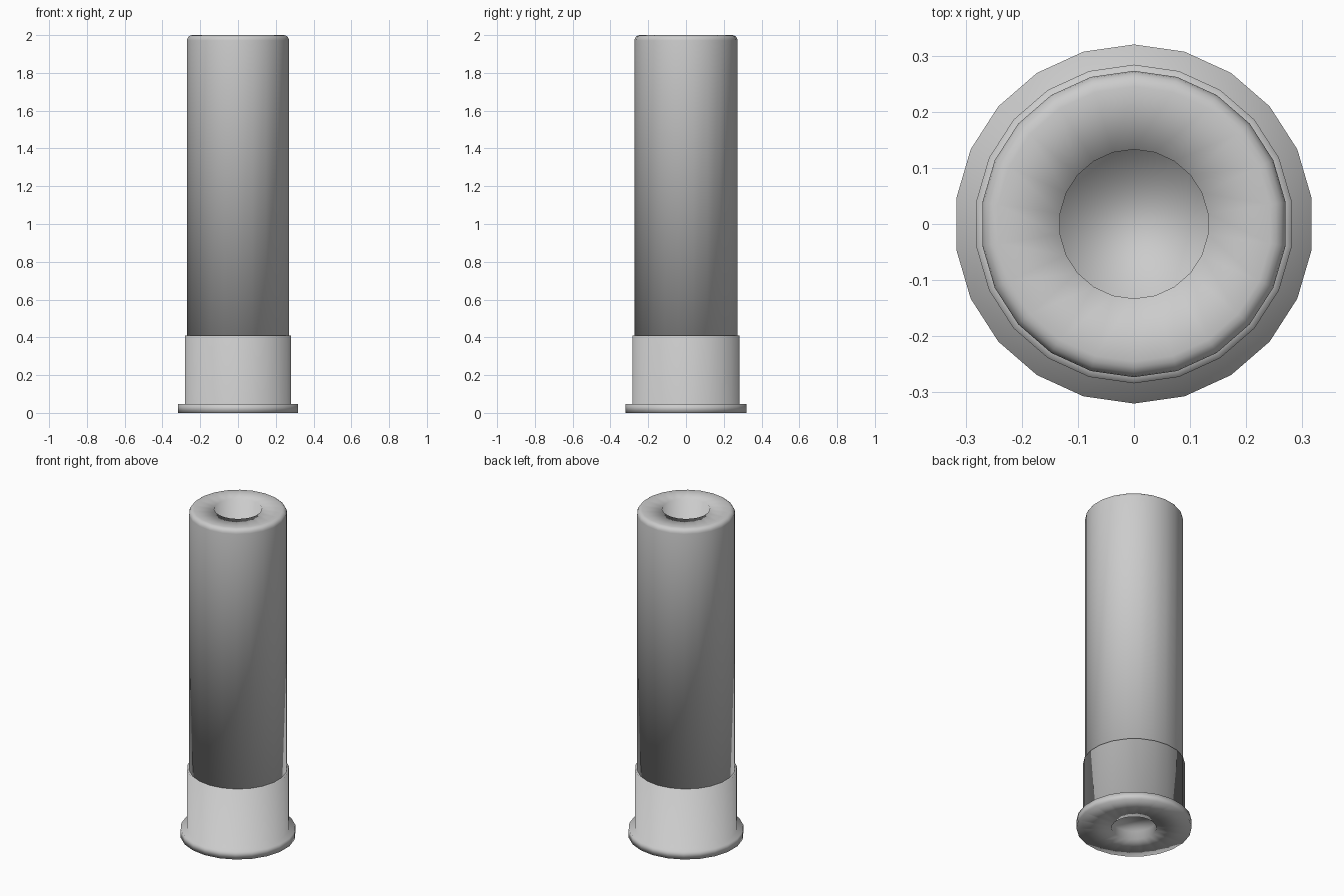
import bpy, bmesh, math

if "Cube" in bpy.data.objects:
    bpy.data.objects.remove(bpy.data.objects["Cube"])

SIDES = 22


def lathe(name, profile):
    """Revolve (radius, z) points about z; a radius of 0 marks a flat cap there."""
    bm = bmesh.new()
    rings = []
    for r, z in profile:
        ring = []
        for i in range(SIDES):
            a = math.pi / 2 + 2 * math.pi * i / SIDES
            ring.append(bm.verts.new((r * math.cos(a), r * math.sin(a), z)))
        rings.append(ring)
    for a, b in zip(rings, rings[1:]):
        for i in range(SIDES):
            j = (i + 1) % SIDES
            bm.faces.new((a[i], a[j], b[j], b[i]))
    # flat floors closing both ends of the profile
    bm.faces.new(list(reversed(rings[0])))
    bm.faces.new(rings[-1])
    bmesh.ops.recalc_face_normals(bm, faces=bm.faces)
    for f in bm.faces:
        f.smooth = True
    me = bpy.data.meshes.new(name)
    bm.to_mesh(me)
    bm.free()
    ob = bpy.data.objects.new(name, me)
    bpy.context.collection.objects.link(ob)
    return ob


# Tube: rounded mouth edge, flat lip and recessed opening
R, BEVEL = 0.273, 0.028
mouth_edge = [(R - BEVEL + BEVEL * math.cos(t), 2 - BEVEL + BEVEL * math.sin(t))
              for t in (k * math.pi / 8 for k in range(5))]
lathe("tube", [(R, 0.38)] + mouth_edge + [(0.133, 2.0), (0.133, 1.75)])

# Metal base: centre recess underneath, flanged rim, sleeve around the tube
lathe("base_cap", [(0.125, 0.05), (0.125, 0.0), (0.32, 0.0), (0.32, 0.048),
                   (0.284, 0.048), (0.284, 0.41), (0.265, 0.41)])
